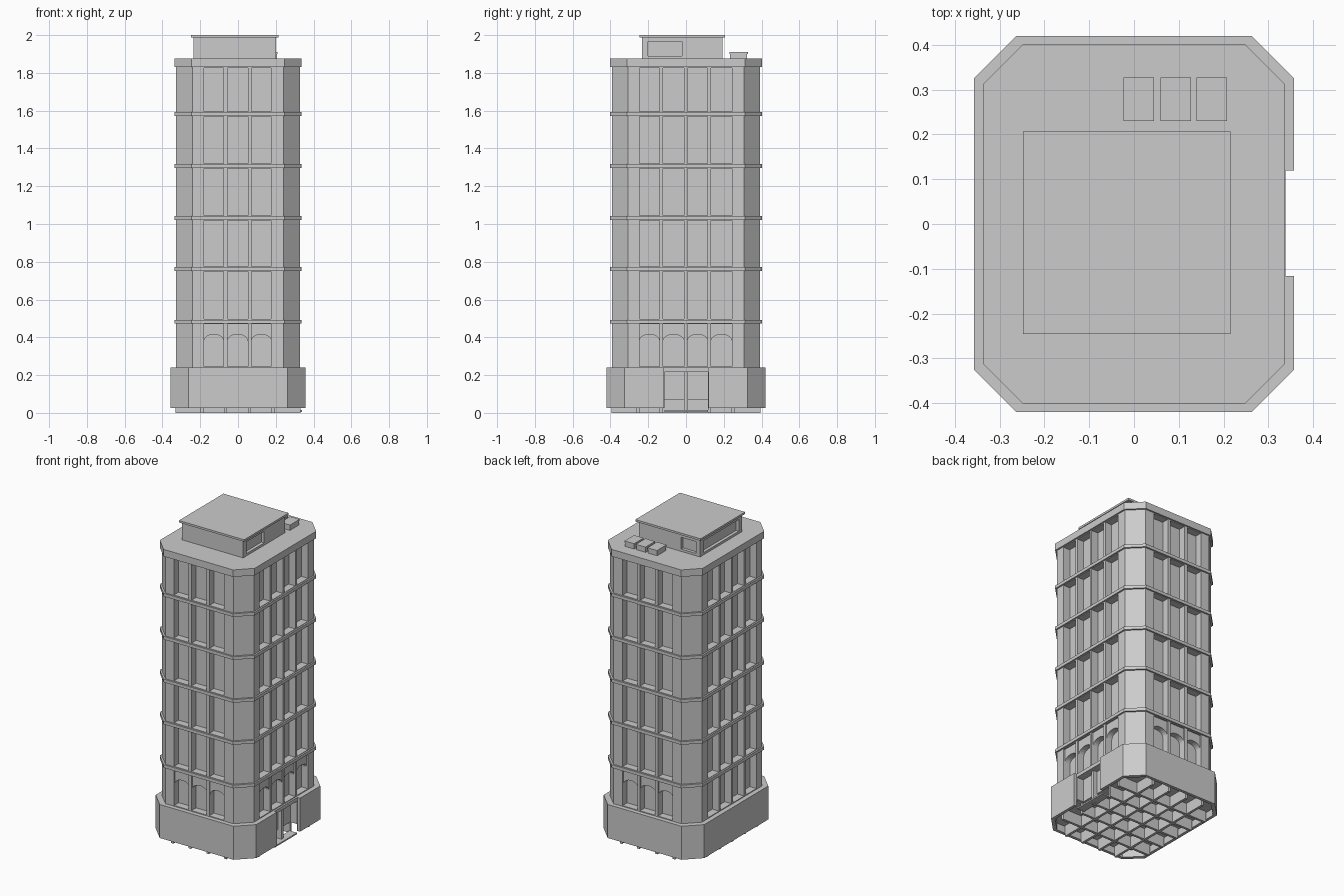
import bpy, bmesh, math
from mathutils import Vector

if "Cube" in bpy.data.objects:
    bpy.data.objects.remove(bpy.data.objects["Cube"])


def finish(name, bm):
    bmesh.ops.recalc_face_normals(bm, faces=bm.faces)
    me = bpy.data.meshes.new(name)
    bm.to_mesh(me)
    bm.free()
    ob = bpy.data.objects.new(name, me)
    bpy.context.collection.objects.link(ob)
    return ob


def add_box(bm, x0, x1, y0, y1, z0, z1):
    v = [bm.verts.new((x, y, z)) for z in (z0, z1)
         for x, y in ((x0, y0), (x1, y0), (x1, y1), (x0, y1))]
    bm.faces.new(v[:4])
    bm.faces.new(v[4:])
    for i in range(4):
        j = (i + 1) % 4
        bm.faces.new((v[i], v[j], v[4 + j], v[4 + i]))


def add_prism(bm, outline, offset):
    a = [bm.verts.new(p) for p in outline]
    b = [bm.verts.new(Vector(p) + Vector(offset)) for p in outline]
    bm.faces.new(a)
    bm.faces.new(b)
    for i in range(len(a)):
        j = (i + 1) % len(a)
        bm.faces.new((a[i], a[j], b[j], b[i]))


def boxes(name, items):
    bm = bmesh.new()
    for it in items:
        add_box(bm, *it)
    return finish(name, bm)


def cut(ob, cutter):
    cutter.hide_render = True
    m = ob.modifiers.new("cut", 'BOOLEAN')
    m.operation, m.solver, m.object = 'DIFFERENCE', 'EXACT', cutter
    bpy.context.view_layer.objects.active = ob
    bpy.ops.object.modifier_apply(modifier=m.name)
    bpy.data.objects.remove(cutter)


def octagon(hx, hy, c):
    return [(hx - c, -hy), (hx, -hy + c), (hx, hy - c), (hx - c, hy),
            (-hx + c, hy), (-hx, hy - c), (-hx, -hy + c), (-hx + c, -hy)]


# Building shell: stacked chamfered rings from hollow underside to roof
BASE, INNER = (0.357, 0.42, 0.095), (0.338, 0.401, 0.09)
WALL, BAND = (0.327, 0.392, 0.086), (0.337, 0.402, 0.09)
FLOORS = [0.483, 0.762, 1.032, 1.307, 1.583]
rings = [(INNER, 0.07), (INNER, 0.025), (BASE, 0.025), (BASE, 0.24), (WALL, 0.24)]
for z in FLOORS:
    rings += [(WALL, z - 0.01), (BAND, z - 0.01), (BAND, z + 0.01), (WALL, z + 0.01)]
rings += [(WALL, 1.83), (BAND, 1.83), (BAND, 1.875)]

bm = bmesh.new()
prev = None
for dims, z in rings:
    ring = [bm.verts.new((x, y, z)) for x, y in octagon(*dims)]
    if prev is None:
        bm.faces.new(ring)
    else:
        for i in range(8):
            j = (i + 1) % 8
            bm.faces.new((prev[i], prev[j], ring[j], ring[i]))
    prev = ring
bm.faces.new(prev)
shell = finish("building_shell", bm)

# Window openings: (normal axis, side, spans along wall, has arches)
XS = [(-0.18, -0.076), (-0.056, 0.052), (0.071, 0.176)]
YS = [(-0.247, -0.14), (-0.122, -0.01), (0.007, 0.115), (0.132, 0.243)]
SIDES = [("y", -1, XS, True), ("y", 1, XS, True),
         ("x", 1, YS, True), ("x", -1, YS, False)]
STOREYS = list(zip([z + 0.013 for z in FLOORS],
                   [z - 0.013 for z in FLOORS[1:]] + [1.826]))


def wall_point(axis, side, u, depth, z):
    return (side * depth, u, z) if axis == "x" else (u, side * depth, z)


deep, shallow = bmesh.new(), bmesh.new()
for axis, s, spans, arched in SIDES:
    back = 0.28 if axis == "x" else 0.345
    face = 0.318 if axis == "x" else 0.383
    out = Vector((s, 0, 0) if axis == "x" else (0, s, 0))
    for u0, u1 in spans:
        def rect(z0, z1, d):
            return [wall_point(axis, s, u, d, z)
                    for u, z in ((u0, z0), (u1, z0), (u1, z1), (u0, z1))]
        for z0, z1 in STOREYS:
            add_prism(deep, rect(z0, z1, back), out * 0.1)
        if arched:
            mid, half = (u0 + u1) / 2, (u1 - u0) / 2
            pts = [(u0, 0.245), (u1, 0.245)]
            pts += [(mid + half * math.cos(t * math.pi / 10),
                     0.38 + 0.036 * math.sin(t * math.pi / 10)) for t in range(11)]
            add_prism(deep, [wall_point(axis, s, u, back, z) for u, z in pts], out * 0.1)
            add_prism(shallow, rect(0.36, 0.47, face), out * 0.1)
        else:
            add_prism(deep, rect(0.245, 0.47, back), out * 0.1)
cut(shell, finish("window_cutter", deep))
cut(shell, finish("arch_reveal_cutter", shallow))

# Entrance notch and door recess on the right side
cut(shell, boxes("notch_cutter", [(0.3385, 0.42, -0.116, 0.119, -0.02, 0.2425)]))
cut(shell, boxes("door_cutter", [(0.29, 0.42, -0.113, 0.116, 0.012, 0.217)]))
boxes("door_post", [(0.285, 0.315, -0.01, 0.01, 0.0, 0.218)])
boxes("door_step", [(0.285, 0.338, -0.113, 0.116, 0.005, 0.014)])

# Foundation ribs under the floor
boxes("foundation_ribs",
      [(x - 0.008, x + 0.008, -0.395, 0.395, 0, 0.072)
       for x in (-0.19, -0.066, 0.062, 0.185)] +
      [(-0.33, 0.33 if abs(y) > 0.2 else 0.288, y - 0.008, y + 0.008, 0, 0.072)
       for y in (-0.255, -0.131, -0.001, 0.124, 0.25)])

# Rooftop penthouse with recessed windows and roof slab
pent = boxes("penthouse", [(-0.235, 0.2, -0.233, 0.193, 1.87, 1.988)])
cut(pent, boxes("penthouse_window_cutter", [
    (0.18, 0.3, -0.2, -0.02, 1.89, 1.965),
    (-0.3, -0.215, -0.2, 0.16, 1.89, 1.965),
    (-0.205, -0.1, 0.173, 0.3, 1.89, 1.965)]))
boxes("penthouse_roof", [(-0.248, 0.215, -0.245, 0.206, 1.987, 2.0)])

# Rooftop cooling units
for i, x in enumerate((0.011, 0.093, 0.174)):
    boxes("cooling_unit_%d" % (i + 1),
          [(x - 0.032, x + 0.032, 0.233, 0.323, 1.87, 1.905),
           (x - 0.034, x + 0.034, 0.23, 0.327, 1.9, 1.911)])
